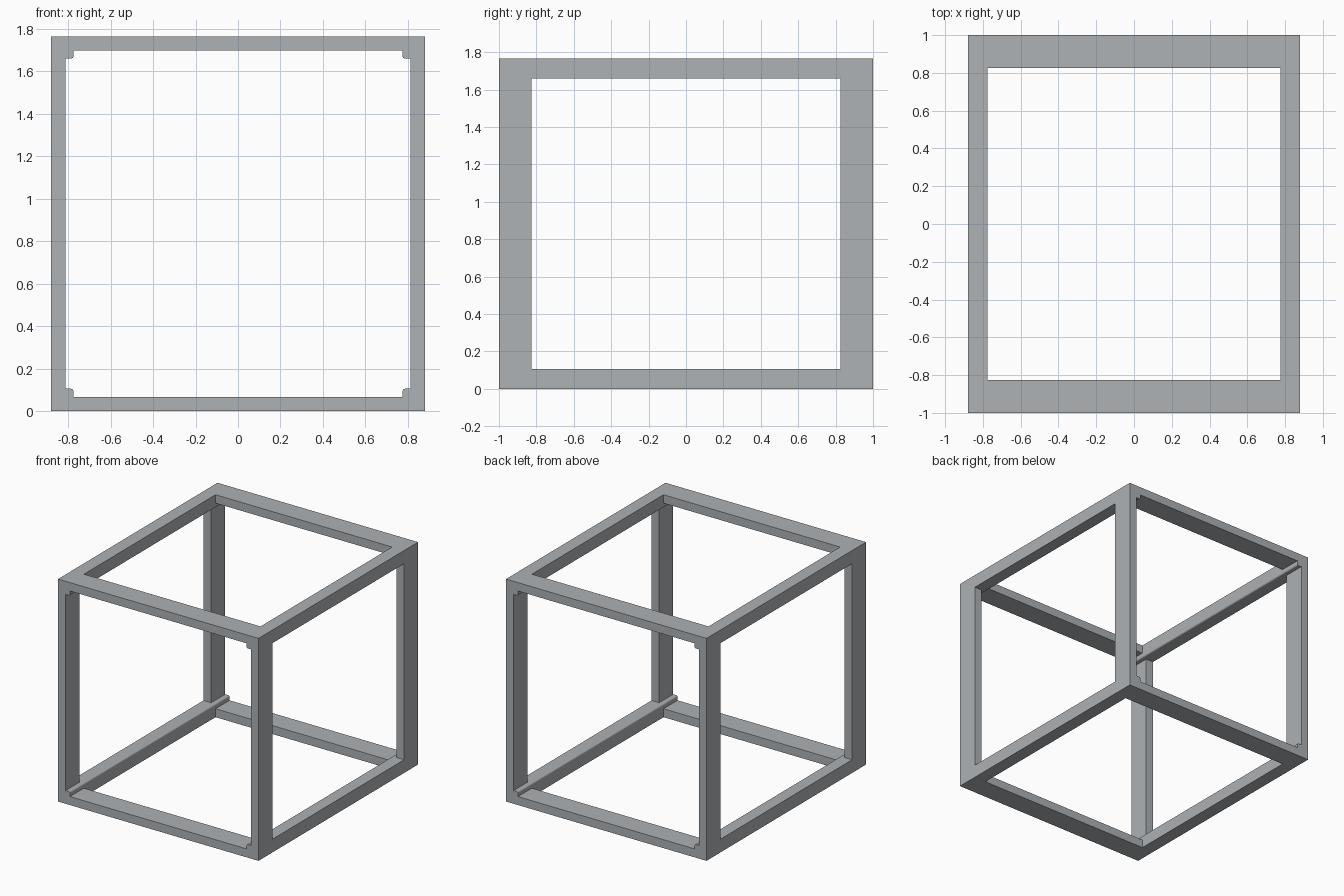
import bpy, bmesh

cube = bpy.data.objects.get("Cube")
if cube:
    bpy.data.objects.remove(cube, do_unlink=True)

# Overall half width, half depth and height
W, D, H = 0.88, 1.0, 1.765
RAIL = 0.105      # square side rail
THIN = 0.067      # thickness of posts and cross rails
WIDE = 0.175      # depth of posts and cross rails

steel = bpy.data.materials.new("grey steel")
steel.use_nodes = True
colour = (0.42, 0.445, 0.46, 1.0)
steel.diffuse_color = colour
steel.node_tree.nodes["Principled BSDF"].inputs["Base Color"].default_value = colour


def bar(name, low, high, round_edge=None):
    """Box between two corners, optionally with one long edge along y rounded."""
    bm = bmesh.new()
    bmesh.ops.create_cube(bm, size=1)
    for v in bm.verts:
        v.co = [low[i] if v.co[i] < 0 else high[i] for i in range(3)]
    if round_edge:
        x, z = round_edge
        edges = [e for e in bm.edges
                 if all(abs(v.co.x - x) + abs(v.co.z - z) < 1e-4 for v in e.verts)]
        bmesh.ops.bevel(bm, geom=edges, offset=0.012, segments=4,
                        profile=0.5, affect='EDGES')
    mesh = bpy.data.meshes.new(name)
    bm.to_mesh(mesh)
    bm.free()
    mesh.materials.append(steel)
    obj = bpy.data.objects.new(name, mesh)
    bpy.context.collection.objects.link(obj)


def span(side, half, size):
    """Range of the given size lying against the outer limit on one side."""
    return sorted((side * half, side * (half - size)))


for level, up in (("bottom", False), ("top", True)):
    # Side rails running front to back, inner corner rounded
    z0, z1 = (H - RAIL, H) if up else (0, RAIL)
    for side, s in (("left", 1), ("right", -1)):
        x0, x1 = span(s, W, RAIL)
        bar(f"{level}_{side}_rail", (x0, -D, z0), (x1, D, z1),
            (s * (W - RAIL), z0 if up else z1))

    # Flat cross rails between the side rails
    z0, z1 = (H - THIN, H) if up else (0, THIN)
    for end, e in (("front", -1), ("back", 1)):
        y0, y1 = span(e, D, WIDE)
        inner = W - RAIL
        bar(f"{level}_{end}_cross_rail", (-inner, y0, z0), (inner, y1, z1))

# Corner posts standing between the side rails
for side, s in (("left", 1), ("right", -1)):
    for end, e in (("front", -1), ("back", 1)):
        x0, x1 = span(s, W, THIN)
        y0, y1 = span(e, D, WIDE)
        bar(f"{end}_{side}_post", (x0, y0, RAIL), (x1, y1, H - RAIL))
